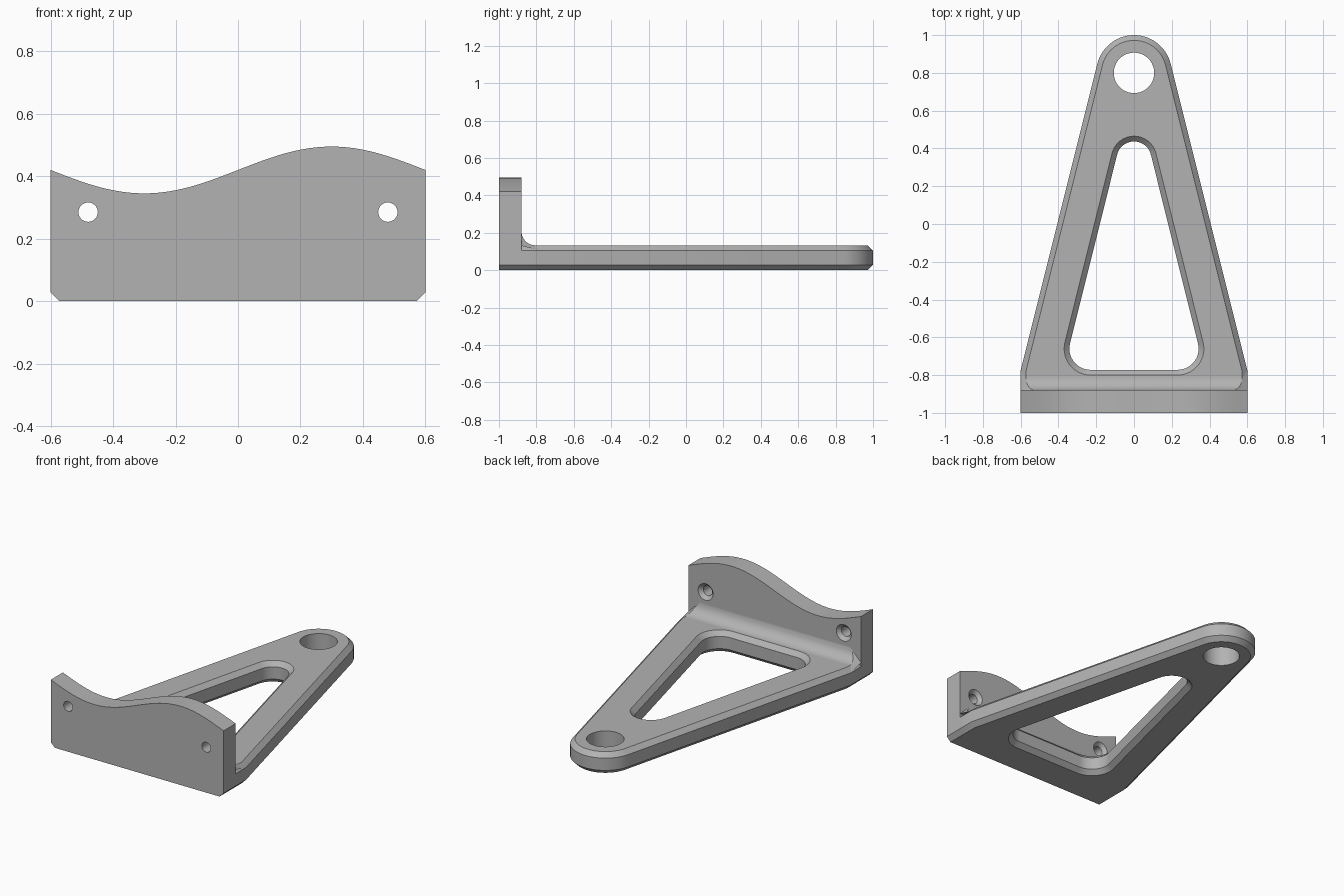
import bpy, bmesh
from math import sin, cos, pi, radians

if "Cube" in bpy.data.objects:
    bpy.data.objects.remove(bpy.data.objects["Cube"], do_unlink=True)

grey = bpy.data.materials.new("plain grey")
grey.use_nodes = True
grey.diffuse_color = (0.45, 0.45, 0.45, 1)
grey.node_tree.nodes["Principled BSDF"].inputs["Base Color"].default_value = grey.diffuse_color

THICK = 0.133       # arm thickness
CHAMFER = 0.028
WALL_BACK = -0.88   # rear face of the upright wall
SLOPE = 0.245       # angle of the tapering sides


def loft(name, loops):
    """Closed solid through a stack of loops with equal point counts."""
    bm = bmesh.new()
    rings = [[bm.verts.new(p) for p in loop] for loop in loops]
    n = len(rings[0])
    for a, b in zip(rings, rings[1:]):
        for i in range(n):
            j = (i + 1) % n
            bm.faces.new((a[i], a[j], b[j], b[i]))
    bm.faces.new(rings[0][::-1])
    bm.faces.new(rings[-1])
    bmesh.ops.recalc_face_normals(bm, faces=bm.faces)
    mesh = bpy.data.meshes.new(name)
    bm.to_mesh(mesh)
    bm.free()
    mesh.materials.append(grey)
    obj = bpy.data.objects.new(name, mesh)
    bpy.context.collection.objects.link(obj)
    return obj


def select(obj):
    bpy.ops.object.select_all(action='DESELECT')
    obj.select_set(True)
    bpy.context.view_layer.objects.active = obj


def cut(obj, cutter):
    select(obj)
    mod = obj.modifiers.new("cut", 'BOOLEAN')
    mod.operation, mod.solver, mod.object = 'DIFFERENCE', 'EXACT', cutter
    bpy.ops.object.modifier_apply(modifier=mod.name)
    bpy.data.objects.remove(cutter, do_unlink=True)


def smooth(obj):
    select(obj)
    bpy.ops.object.shade_smooth_by_angle(angle=radians(30))


def arc(cx, cy, r, start, end, steps):
    angles = [start + (end - start) * i / steps for i in range(steps + 1)]
    return [(cx + r * cos(a), cy + r * sin(a)) for a in angles]


def at_height(points, z):
    return [(x, y, z) for x, y in points]


def arm_outline(d):
    """Tapered arm with a round tip, inset by d on the sides and tip."""
    x = 0.6 - d
    y = 0.8 + (0.2 - d - cos(SLOPE) * x) / sin(SLOPE)
    tip = arc(0, 0.8, 0.2 - d, SLOPE, pi - SLOPE, 32)
    return [(x, WALL_BACK), (x, y)] + tip + [(-x, y), (-x, WALL_BACK)]


def window_outline(d):
    """Rounded triangle, inset by d."""
    return (arc(0.23, -0.66, 0.14 - d, -pi / 2, SLOPE, 14)
            + arc(0, 0.345, 0.12 - d, SLOPE, pi - SLOPE, 20)
            + arc(-0.23, -0.66, 0.14 - d, pi - SLOPE, 1.5 * pi, 14))


# Arm with chamfered rim, chamfered window and pivot hole
C = CHAMFER
arm = loft("support_arm", [at_height(arm_outline(d), z) for d, z in
                           ((C, 0), (0, C), (0, THICK - C), (C, THICK))])
cut(arm, loft("window_cutter", [at_height(window_outline(d), z) for d, z in
                                ((-0.01, -0.01), (C, C), (C, THICK - C),
                                 (-0.01, THICK + 0.01))]))
cut(arm, loft("pivot_cutter", [at_height(arc(0, 0.8, 0.107, 0, 2 * pi * 63 / 64, 63), z)
                               for z in (-0.1, 0.3)]))
smooth(arm)

# Upright wall with a wavy top edge
wave = [(0.6 - 1.2 * i / 48, 0.42 + 0.075 * sin(2 * pi * (0.5 - i / 48)))
        for i in range(49)]
side = [(-0.6, C), (C - 0.6, 0), (0.6 - C, 0), (0.6, C)]
wall = loft("upright_wall", [[(x, y, z) for x, z in wave + side]
                             for y in (-1, WALL_BACK)])

# Countersunk screw holes
for sx in (-1, 1):
    levels = ((0.031, -1.1), (0.031, WALL_BACK - 0.021), (0.062, WALL_BACK + 0.01))
    cut(wall, loft("screw_cutter", [
        [(x, y, z) for x, z in arc(sx * 0.48, 0.285, r, 0, 2 * pi * 31 / 32, 31)]
        for r, y in levels]))
smooth(wall)

# Concave fillet between wall and arm, tapering at both ends
R = 0.075
curve = arc(WALL_BACK + R, THICK + R, R, pi, 1.5 * pi, 12)
ends = []
for sx in (-1, 1):
    loop = [(sx * (0.572 - 0.05 * (1 - i / 12) ** 2), y, z)
            for i, (y, z) in enumerate(curve)]
    loop += [(sx * 0.6, -0.78, THICK - C), (sx * 0.6, WALL_BACK, THICK - 0.003)]
    ends.append(loop)
fillet = loft("wall_fillet", ends)
bm = bmesh.new()
bm.from_mesh(fillet.data)
bmesh.ops.triangulate(bm, faces=[f for f in bm.faces if len(f.verts) > 4])
bm.to_mesh(fillet.data)
bm.free()
smooth(fillet)
